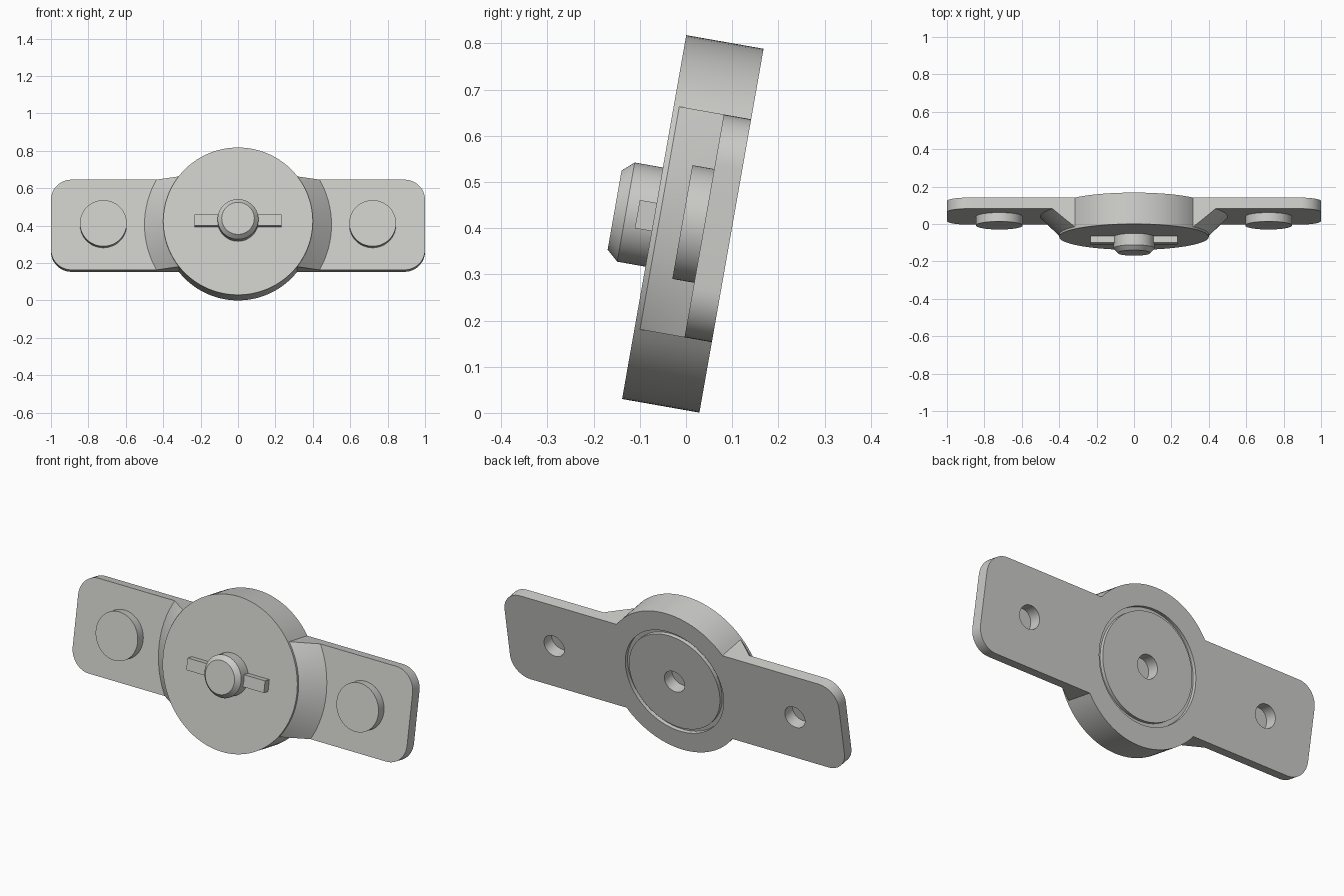
import bpy, bmesh, math
from mathutils import Matrix

if "Cube" in bpy.data.objects:
    bpy.data.objects.remove(bpy.data.objects["Cube"])

TILT = Matrix.Translation((0, 0.0985, 0.3945)) @ Matrix.Rotation(math.radians(-10), 4, 'X')
grey = bpy.data.materials.new("light grey")
grey.diffuse_color = (0.6, 0.6, 0.58, 1)
grey.use_nodes = True
grey.node_tree.nodes["Principled BSDF"].inputs["Base Color"].default_value = grey.diffuse_color


def finish(name, bm):
    bmesh.ops.recalc_face_normals(bm, faces=bm.faces)
    me = bpy.data.meshes.new(name)
    bm.to_mesh(me)
    bm.free()
    me.materials.append(grey)
    ob = bpy.data.objects.new(name, me)
    bpy.context.collection.objects.link(ob)
    return ob


def lathe(name, profile, x=0, hollow=False, n=96):
    """Turn (radius, depth) points round the y axis; hollow makes a ring."""
    bm = bmesh.new()
    rings = [[bm.verts.new((x + r * math.cos(2 * math.pi * i / n), y,
                            r * math.sin(2 * math.pi * i / n))) for i in range(n)]
             for r, y in profile]
    pairs = list(zip(rings, rings[1:]))
    if hollow:
        pairs.append((rings[-1], rings[0]))
    else:
        bm.faces.new(rings[0])
        bm.faces.new(rings[-1])
    for a, b in pairs:
        for i in range(n):
            j = (i + 1) % n
            bm.faces.new((a[i], a[j], b[j], b[i]))
    return finish(name, bm)


def slab(name, hx, hz, y0, y1, r=0):
    """Box from depth y0 to y1, with optional rounded corners."""
    pts = []
    steps = 12 if r else 0
    for k, (sx, sz) in enumerate(((1, 1), (-1, 1), (-1, -1), (1, -1))):
        for i in range(steps + 1):
            a = math.pi / 2 * (k + i / max(steps, 1))
            pts.append((sx * (hx - r) + r * math.cos(a), sz * (hz - r) + r * math.sin(a)))
    bm = bmesh.new()
    front = bm.faces.new([bm.verts.new((x, y0, z)) for x, z in pts])
    ext = bmesh.ops.extrude_face_region(bm, geom=[front], use_keep_orig=True)
    moved = [v for v in ext["geom"] if isinstance(v, bmesh.types.BMVert)]
    bmesh.ops.translate(bm, verts=moved, vec=(0, y1 - y0, 0))
    return finish(name, bm)


def boolean(ob, tool, op):
    mod = ob.modifiers.new(op, 'BOOLEAN')
    mod.operation, mod.solver, mod.object = op, 'EXACT', tool
    bpy.context.view_layer.objects.active = ob
    bpy.ops.object.modifier_apply(modifier=mod.name)
    bpy.data.objects.remove(tool)


# Body: mounting plate, flared shoulders and round housing in one piece
shoulders = lathe("shoulders", [(0.5, -0.03), (0.5, -0.06), (0.4, -0.158)])
boolean(shoulders, slab("shoulder_trim", 0.7, 0.245, -0.3, 0.1), 'INTERSECT')
body = slab("body", 1.0, 0.245, -0.06, 0, r=0.11)
boolean(body, shoulders, 'UNION')
boolean(body, lathe("housing", [(0.4, -0.17), (0.4, 0)]), 'UNION')

# Front pads over the screw holes
for s in (-1, 1):
    boolean(body, lathe("pad", [(0.125, -0.108), (0.125, -0.04)], x=s * 0.72), 'UNION')

# Back: ring groove and three blind holes
boolean(body, lathe("groove", [(0.27, 0.02), (0.292, 0.02), (0.292, -0.02), (0.27, -0.02)],
                    hollow=True), 'DIFFERENCE')
for x in (-0.72, 0, 0.72):
    boolean(body, lathe("hole", [(0.06, -0.065), (0.06, 0.02)], x=x, n=48), 'DIFFERENCE')

# Centre knob with chamfered face, and the cross bar through it
knob = lathe("knob", [(0.109, -0.165), (0.109, -0.232), (0.087, -0.257)])
bar = slab("cross_bar", 0.232, 0.031, -0.207, -0.165)

for ob in (body, knob, bar):
    ob.matrix_world = TILT
    bpy.ops.object.select_all(action='DESELECT')
    ob.select_set(True)
    bpy.context.view_layer.objects.active = ob
    bpy.ops.object.shade_smooth_by_angle(angle=math.radians(25))
